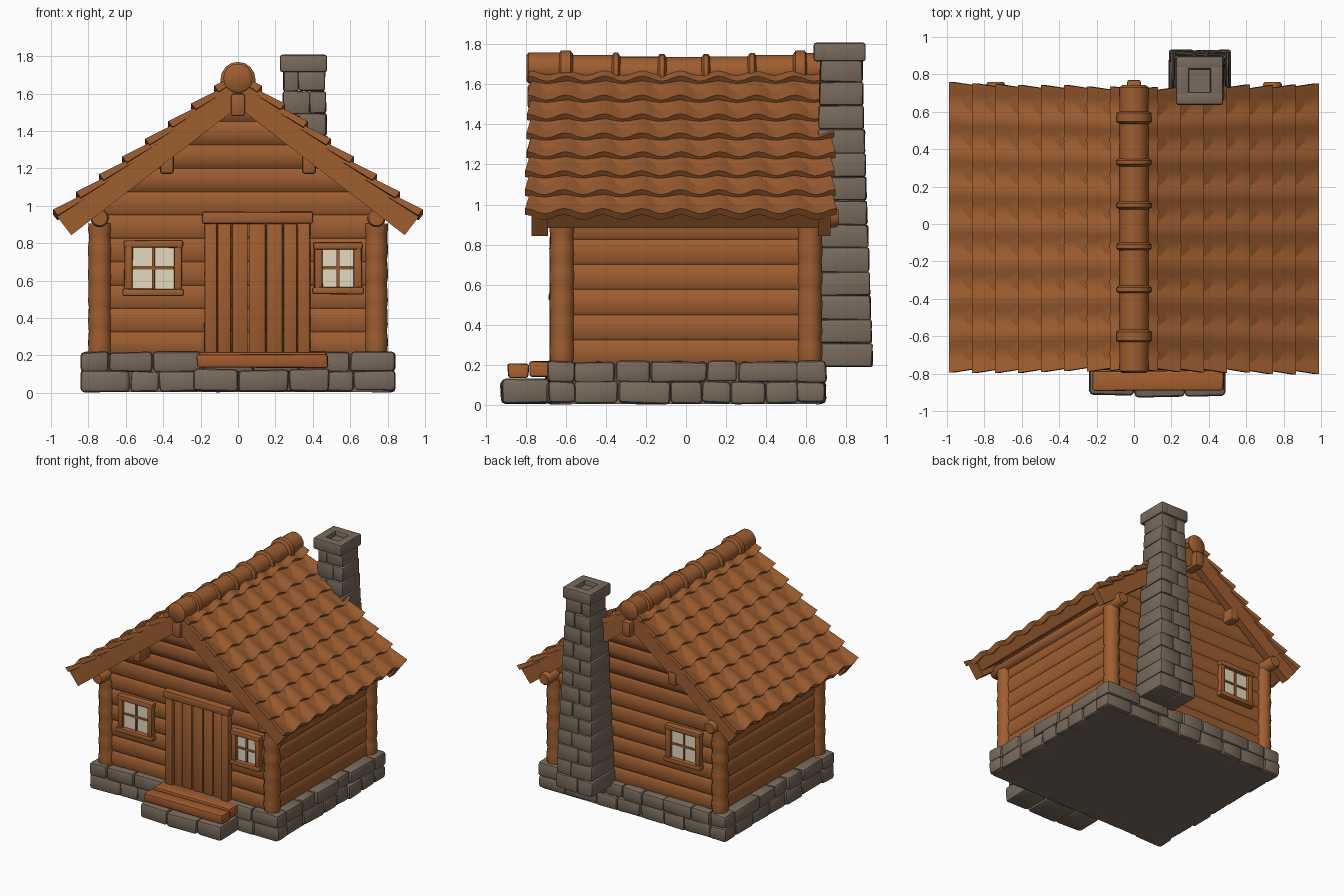
import bpy, bmesh, math, random
from mathutils import Vector

if "Cube" in bpy.data.objects:
    bpy.data.objects.remove(bpy.data.objects["Cube"])

random.seed(4)
C, S, APEX = 0.793, 0.609, 1.735      # roof slope direction and apex height


def material(name, rgb):
    m = bpy.data.materials.new(name)
    m.diffuse_color = (*rgb, 1)
    m.use_nodes = True
    m.node_tree.nodes["Principled BSDF"].inputs["Base Color"].default_value = m.diffuse_color
    return m


WOOD = material("brown_wood", (0.345, 0.112, 0.030))
STEP = material("step_wood", (0.38, 0.112, 0.028))
STONE = material("grey_stone", (0.192, 0.146, 0.108))
PANE = material("cream_pane", (0.78, 0.70, 0.53))


def finish(name, bm, mat):
    bmesh.ops.recalc_face_normals(bm, faces=bm.faces[:])
    me = bpy.data.meshes.new(name)
    bm.to_mesh(me)
    bm.free()
    me.materials.append(mat)
    ob = bpy.data.objects.new(name, me)
    bpy.context.collection.objects.link(ob)
    return ob


def boxes(name, spans, mat, bevel=0.01, jitter=0.0, segments=2):
    """One object from (x0, x1, y0, y1, z0, z1) boxes with rounded edges."""
    bm = bmesh.new()
    for x0, x1, y0, y1, z0, z1 in spans:
        vs = bmesh.ops.create_cube(bm, size=1)["verts"]
        for v in vs:
            v.co = (x1 if v.co.x > 0 else x0, y1 if v.co.y > 0 else y0, z1 if v.co.z > 0 else z0)
            v.co += Vector([random.uniform(-jitter, jitter) for _ in range(3)])
    if bevel:
        bmesh.ops.bevel(bm, geom=bm.edges[:], offset=bevel, segments=segments,
                        profile=0.5, affect='EDGES', clamp_overlap=True)
    return finish(name, bm, mat)


def loft(bm, rings):
    """Skin closed rings of points and cap both ends."""
    rows = [[bm.verts.new(p) for p in r] for r in rings]
    n = len(rows[0])
    for a, b in zip(rows, rows[1:]):
        for i in range(n):
            j = (i + 1) % n
            bm.faces.new((a[i], a[j], b[j], b[i]))
    bm.faces.new(rows[0][::-1])
    bm.faces.new(rows[-1])


def log(bm, x, z, rad, y0, y1, sides=14):
    """Round log along y with softened ends; z and rad may be functions of y."""
    rings = []
    for y, k in ((y0, 0.82), (y0 + 0.012, 1), (y1 - 0.012, 1), (y1, 0.82)):
        rings.append([(x + rad * k * math.cos(t), y, z + rad * k * math.sin(t))
                      for t in (2 * math.pi * i / sides for i in range(sides))])
    loft(bm, rings)


def slope(side, s, n, y):
    """Point on a roof side: s down the slope, n out from it."""
    return (side * (s * C + n * S), y, APEX - s * S + n * C)


# Stone foundation: flat core with two courses of rounded stones on each side
boxes("foundation_core", [(-0.81, 0.81, -0.67, 0.67, 0.005, 0.205)], STONE, 0)


def course(a, b):
    cuts = [a]
    while b - cuts[-1] > 0.33:
        cuts.append(cuts[-1] + random.uniform(0.14, 0.28))
    return list(zip(cuts, cuts[1:] + [b]))


stones = []
for z0, z1 in ((0.008, 0.118), (0.112, 0.218)):
    for sg in (-1, 1):
        for a, b in course(-0.84, 0.84):
            y = sorted((sg * 0.55, sg * (0.70 - random.uniform(0, 0.015))))
            stones.append((a, b, *y, z0, z1))
        for a, b in course(-0.56, 0.56):
            x = sorted((sg * 0.70, sg * (0.84 - random.uniform(0, 0.015))))
            stones.append((*x, a, b, z0, z1))
boxes("foundation_stones", stones, STONE, 0.022, 0.006)

# Front step
boxes("step_stones", [(-0.24, 0.0, -0.915, -0.68, 0.008, 0.13), (-0.0, 0.27, -0.925, -0.68, 0.008, 0.125),
                      (0.27, 0.49, -0.92, -0.68, 0.008, 0.13)], STONE, 0.022, 0.005)
boxes("step_planks", [(-0.22, 0.48, -0.89, -0.785, 0.135, 0.205),
                      (-0.21, 0.475, -0.782, -0.64, 0.14, 0.215)], STEP, 0.012, 0.004)

# Log walls with gables: stacked rings bulging once per log
bm = bmesh.new()
rings = []
ROW = 0.125
for r in range(11):
    for f, off in ((0.0, 0.0), (0.12, 0.011), (0.5, 0.016), (0.88, 0.011)):
        z = 0.2 + ROW * (r + f)
        x, y = min(0.742 + off, (1.60 - z) / 0.767), 0.625 + off
        rings.append([(-x, -y, z), (x, -y, z), (x, y, z), (-x, y, z)])
loft(bm, rings)
finish("log_walls", bm, WOOD)

# Corner posts with knobbly outline
bm = bmesh.new()
for sx in (-1, 1):
    for sy in (-1, 1):
        rings = []
        for i in range(23):
            z = 0.205 + i * 0.7 / 22
            r = 0.057 + 0.006 * abs(math.sin(math.pi * (z - 0.2) / ROW)) + random.uniform(-0.002, 0.002)
            rings.append([(sx * 0.738 + r * math.cos(t), sy * 0.618 + r * math.sin(t), z)
                          for t in (2 * math.pi * k / 12 for k in range(12))])
        loft(bm, rings)
finish("corner_posts", bm, WOOD)

# Door with frame
boxes("door_frame", [(-0.18, -0.112, -0.68, -0.6, 0.2, 0.91), (0.318, 0.388, -0.68, -0.6, 0.2, 0.91),
                     (-0.192, 0.40, -0.69, -0.6, 0.905, 0.97)], WOOD, 0.012, 0.003)
edges = [-0.112, -0.035, 0.055, 0.15, 0.24, 0.318]
boxes("door_planks", [(a + 0.003, b - 0.003, -0.662 - 0.004 * (i % 2), -0.6, 0.21, 0.905)
                      for i, (a, b) in enumerate(zip(edges, edges[1:]))], WOOD, 0.007)


# Windows: pane, thin bars and log frame
def window(name, cx, cz, w, h, sg):
    def ys(a, b):
        return sorted((sg * a, sg * b))
    x0, x1, z0, z1, t = cx - w / 2, cx + w / 2, cz - h / 2, cz + h / 2, 0.045
    boxes(name + "_pane", [(x0 - 0.01, x1 + 0.01, *ys(0.643, 0.65), z0 - 0.01, z1 + 0.01)], PANE, 0)
    boxes(name + "_bars", [(cx - 0.008, cx + 0.008, *ys(0.64, 0.66), z0, z1),
                           (x0, x1, *ys(0.64, 0.659), cz - 0.008, cz + 0.008)], WOOD, 0.003)
    boxes(name + "_frame", [(x0 - t, x0, *ys(0.6, 0.675), z0 - 0.02, z1 + 0.02),
                            (x1, x1 + t, *ys(0.6, 0.675), z0 - 0.02, z1 + 0.02),
                            (x0 - t - 0.005, x1 + t + 0.005, *ys(0.6, 0.682), z1, z1 + t - 0.005),
                            (x0 - t - 0.01, x1 + t + 0.01, *ys(0.6, 0.685), z0 - t + 0.005, z0)], WOOD, 0.011, 0.002)


window("front_left_window", -0.453, 0.667, 0.22, 0.22, -1)
window("front_right_window", 0.535, 0.667, 0.165, 0.20, -1)
window("back_window", -0.44, 0.667, 0.22, 0.22, 1)

# Roof beams showing under the gables
boxes("ridge_beam", [(-0.037, 0.037, -0.79, 0.77, 1.48, 1.60)], WOOD, 0.012)
boxes("middle_beams", [(s * 0.38 - 0.038, s * 0.38 + 0.038, -0.76, 0.73, 1.17, 1.28) for s in (-1, 1)], WOOD, 0.018)
bm = bmesh.new()
for s in (-1, 1):
    log(bm, s * 0.74, 0.935, 0.05, -0.74, 0.76)
finish("eave_logs", bm, WOOD)


# Roof deck and gable boards, sloped slabs on both sides
def slabs(name, y0, y1, n0, n1, s1):
    bm = bmesh.new()
    for side in (-1, 1):
        loft(bm, [[slope(side, s, n, y) for s, n in ((0, n0), (s1, n0), (s1, n1), (0, n1))] for y in (y0, y1)])
    return finish(name, bm, WOOD)


slabs("roof_deck", -0.74, 0.70, -0.03, -0.125, 1.235)
slabs("front_gable_boards", -0.77, -0.69, -0.03, -0.164, 1.25)
slabs("back_gable_boards", 0.66, 0.72, -0.03, -0.164, 1.25)

# Wavy overlapping shingle courses
bm = bmesh.new()
TILES, SUB, COURSES = 8, 6, 8
for side in (-1, 1):
    for k in range(COURSES):
        low = 0.155 * (k + 1) + 0.012
        up = low - 0.19
        grow = 0.02 * (k + 1) / COURSES
        shift = random.uniform(-0.008, 0.008)
        rings = []
        for i in range(TILES * SUB + 1):
            f = i / (TILES * SUB)
            w = math.cos(2 * math.pi * f * TILES)
            yl = -0.782 - grow + f * (1.515 + 2 * grow) + shift
            yu = yl * 0.968
            n, ds = 0.010 * w - 0.006, -0.009 * w
            rings.append([slope(side, up, n - 0.035, yu), slope(side, low + ds, n, yl),
                          slope(side, low + ds, n - 0.04, yl), slope(side, up, n - 0.06, yu)])
        loft(bm, rings)
finish("roof_shingles", bm, WOOD)

# Ridge cap: sagging log pieces with bands over the joints
bm = bmesh.new()
cuts = [-0.785, -0.6, -0.35, -0.12, 0.1, 0.33, 0.57, 0.73]


def ridge_z(y):
    return 1.658 + 0.03 * (y / 0.78) ** 2


for a, b in zip(cuts, cuts[1:]):
    log(bm, 0, ridge_z((a + b) / 2), 0.078, a - 0.012, b + 0.012, 16)
for y in cuts[1:-1]:
    half = 0.035 if abs(y) > 0.5 else 0.022
    log(bm, 0, ridge_z(y), 0.094, y - half, y + half, 16)
finish("ridge_cap", bm, WOOD)

# Chimney: tapering courses of split blocks
blocks = []
N = 13
H = (1.73 - 0.19) / N
for i in range(N):
    t = i / (N - 1)
    hx, y0, y1 = 0.165 - 0.053 * t, 0.63 + 0.04 * t, 0.93 - 0.05 * t
    mid = 0.353 + (0.03 if i % 2 else -0.03)
    z = 0.19 + i * H
    blocks += [(0.353 - hx, mid, y0, y1, z, z + H), (mid, 0.353 + hx, y0, y1, z, z + H)]
boxes("chimney_shaft", blocks, STONE, 0.012, 0.004)

# Chimney cap: square rim round a sunken opening
x0, x1, y0, y1, r = 0.225, 0.477, 0.637, 0.897, 0.07
boxes("chimney_cap", [(x0, x1, y0, y0 + r, 1.715, 1.808), (x0, x1, y1 - r, y1, 1.715, 1.808),
                      (x0, x0 + r, y0, y1, 1.715, 1.808), (x1 - r, x1, y0, y1, 1.715, 1.808)], STONE, 0.012)
boxes("chimney_opening", [(x0 + 0.03, x1 - 0.03, y0 + 0.03, y1 - 0.03, 1.72, 1.77)], STONE, 0)

# Smooth shading with sharp edges kept
for ob in bpy.data.objects:
    ob.select_set(True)
    bpy.context.view_layer.objects.active = ob
bpy.ops.object.shade_smooth_by_angle(angle=math.radians(42))
